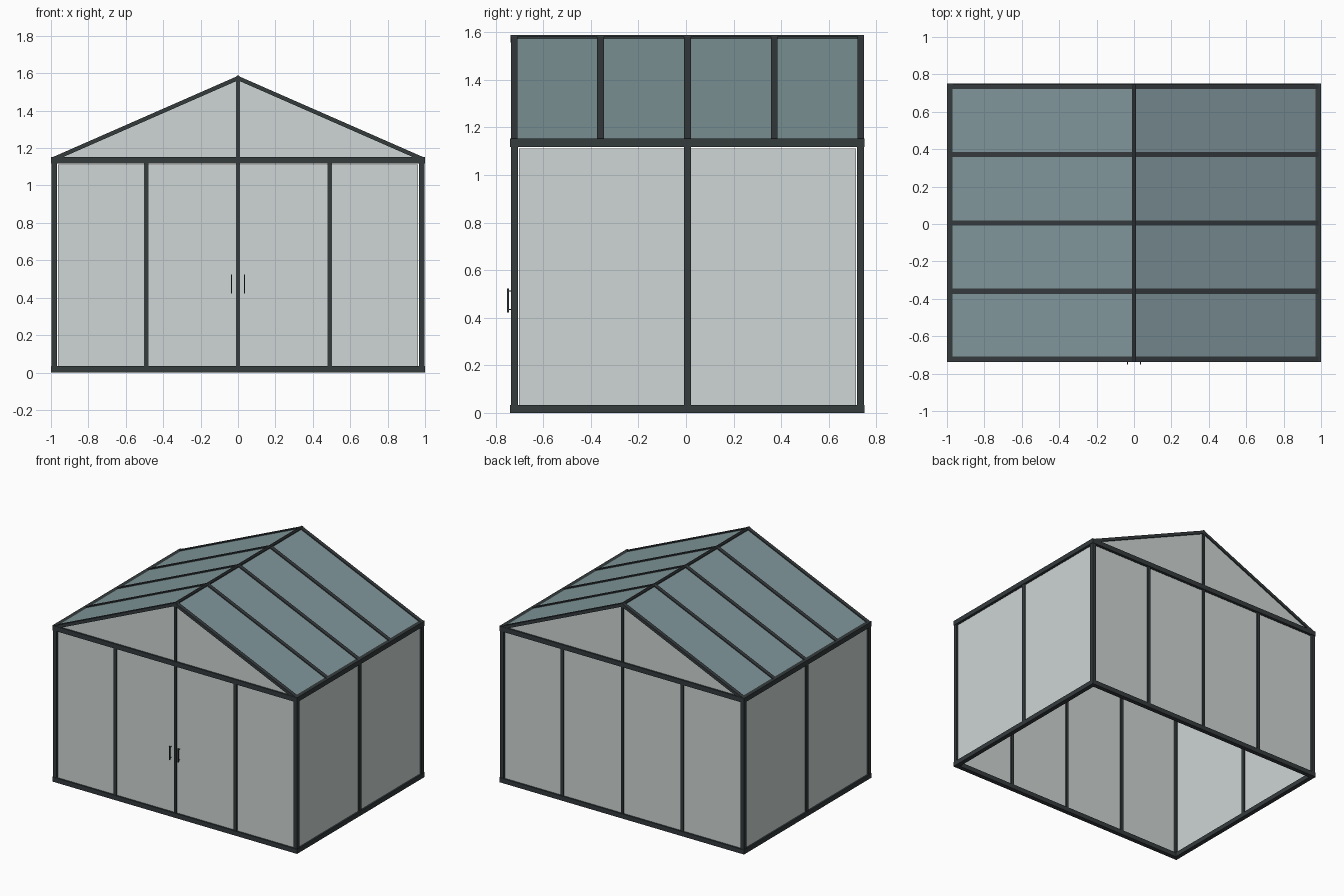
import bpy, bmesh
from mathutils import Vector

if "Cube" in bpy.data.objects:
    bpy.data.objects.remove(bpy.data.objects["Cube"])


def mat(name, rgb):
    m = bpy.data.materials.new(name)
    m.diffuse_color = (*rgb, 1)
    m.use_nodes = True
    m.node_tree.nodes["Principled BSDF"].inputs["Base Color"].default_value = m.diffuse_color
    return m


FRAME = mat("dark_frame", (0.035, 0.043, 0.046))
WALL = mat("pale_glass", (0.62, 0.67, 0.66))
ROOF = mat("blue_glass", (0.22, 0.31, 0.33))


def prism(name, profile, y0, y1, m):
    """Extrude an (x, z) outline from y0 to y1."""
    bm = bmesh.new()
    face = bm.faces.new([bm.verts.new((x, y0, z)) for x, z in profile])
    ext = bmesh.ops.extrude_face_region(bm, geom=[face])
    verts = [g for g in ext["geom"] if isinstance(g, bmesh.types.BMVert)]
    bmesh.ops.translate(bm, verts=verts, vec=(0, y1 - y0, 0))
    bmesh.ops.recalc_face_normals(bm, faces=bm.faces)
    me = bpy.data.meshes.new(name)
    bm.to_mesh(me)
    bm.free()
    me.materials.append(m)
    ob = bpy.data.objects.new(name, me)
    bpy.context.collection.objects.link(ob)
    return ob


def box(name, x0, x1, y0, y1, z0, z1, m=FRAME):
    return prism(name, [(x0, z0), (x1, z0), (x1, z1), (x0, z1)], y0, y1, m)


YC, HY = 0.006, 0.745            # middle and half depth of the house
YF, YB = YC - HY, YC + HY
T = 0.032                        # frame thickness
BASE, EAVE0, EAVE1 = 0.034, 1.118, 1.153

# base and eave rings
for ring, z0, z1 in (("base", 0, BASE), ("eave", EAVE0, EAVE1)):
    box(ring + "_rail_front", -1, 1, YF, YF + T, z0, z1)
    box(ring + "_rail_back", -1, 1, YB - T, YB, z0, z1)
    for side, s in (("left", -1), ("right", 1)):
        a, b = sorted((s, s * (1 - T)))
        box(f"{ring}_rail_{side}", a, b, YF + T, YB - T, z0, z1)

# corner posts, side mullions and side glass
for side, s in (("left", -1), ("right", 1)):
    a, b = sorted((s * 0.997, s * 0.968))
    for end, y0 in (("front", YF + 0.003), ("back", YB - 0.032)):
        box(f"corner_post_{end}_{side}", a, b, y0, y0 + 0.029, BASE, EAVE0)
    a, b = sorted((s * 0.996, s * 0.972))
    box(f"side_mullion_{side}", a, b, YC - 0.014, YC + 0.014, BASE, EAVE0)
    a, b = sorted((s * 0.988, s * 0.980))
    for half, y0, y1 in (("front", YF + 0.037, YC - 0.01), ("back", YC + 0.01, YB - 0.037)):
        box(f"side_glass_{half}_{side}", a, b, y0, y1, BASE - 0.004, 1.112, WALL)

# roof slope runs from the eave point to the apex
EX, EZ, AZ = 0.985, 1.142, 1.574
slope = Vector((-EX, AZ - EZ)).normalized()
normal = Vector((slope.y, -slope.x))


def roof_profile(s, lo, hi):
    """Slanted strip between two offsets from the roof line."""
    pts = []
    for d in (lo, hi):
        k = d / normal.y
        foot = Vector((EX, EZ)) + normal * d
        pts.append([(s * foot.x, foot.y), (0, AZ + k)])
    return [pts[0][0], pts[0][1], pts[1][1], pts[1][0]]


# front and back walls with their gables
for end, y, d in (("front", YF, 1), ("back", YB, -1)):
    m0, m1 = sorted((y + d * 0.004, y + d * 0.028))
    g0, g1 = sorted((y + d * 0.012, y + d * 0.020))
    for x, w in ((-0.491, 0.012), (0, 0.01), (0.491, 0.012)):
        box(f"{end}_mullion", x - w, x + w, m0, m1, BASE, EAVE0)
    edges = [-0.962, -0.491, 0, 0.491, 0.962]
    for x0, x1 in zip(edges, edges[1:]):
        box(f"{end}_glass", x0, x1, g0, g1, BASE - 0.004, 1.112, WALL)
    box(f"{end}_gable_post", -0.01, 0.01, m0, m1, EAVE1, AZ - 0.005)
    prism(f"{end}_gable_glass", [(-0.955, 1.148), (0.955, 1.148), (0, 1.568)], g0, g1, WALL)

# rafters and roof glass, mirrored across the ridge
rafters = [YC + i * 0.3655 for i in range(-2, 3)]
rafters[0], rafters[-1] = YF + 0.0165, YB - 0.0165
for side, s in (("left", -1), ("right", 1)):
    for y in rafters:
        prism(f"rafter_{side}", roof_profile(s, -0.011, 0.011), y - 0.014, y + 0.014, FRAME)
    for y0, y1 in zip(rafters, rafters[1:]):
        prism(f"roof_glass_{side}", roof_profile(s, -0.003, 0.004), y0 + 0.01, y1 - 0.01, ROOF)

# ridge beam
prism("ridge_beam", [(-0.011, 1.556), (0.011, 1.556), (0.011, 1.582), (0.005, 1.588),
                     (-0.005, 1.588), (-0.011, 1.582)], YF + 0.002, YB - 0.002, FRAME)

# door handles with small standoffs
for side, s in (("left", -1), ("right", 1)):
    x = s * 0.035
    box(f"door_handle_{side}", x - 0.0025, x + 0.0025, -0.752, -0.744, 0.423, 0.523)
    for z in (0.432, 0.510):
        box(f"handle_standoff_{side}", x - 0.002, x + 0.002, -0.745, YF + 0.014, z, z + 0.004)
